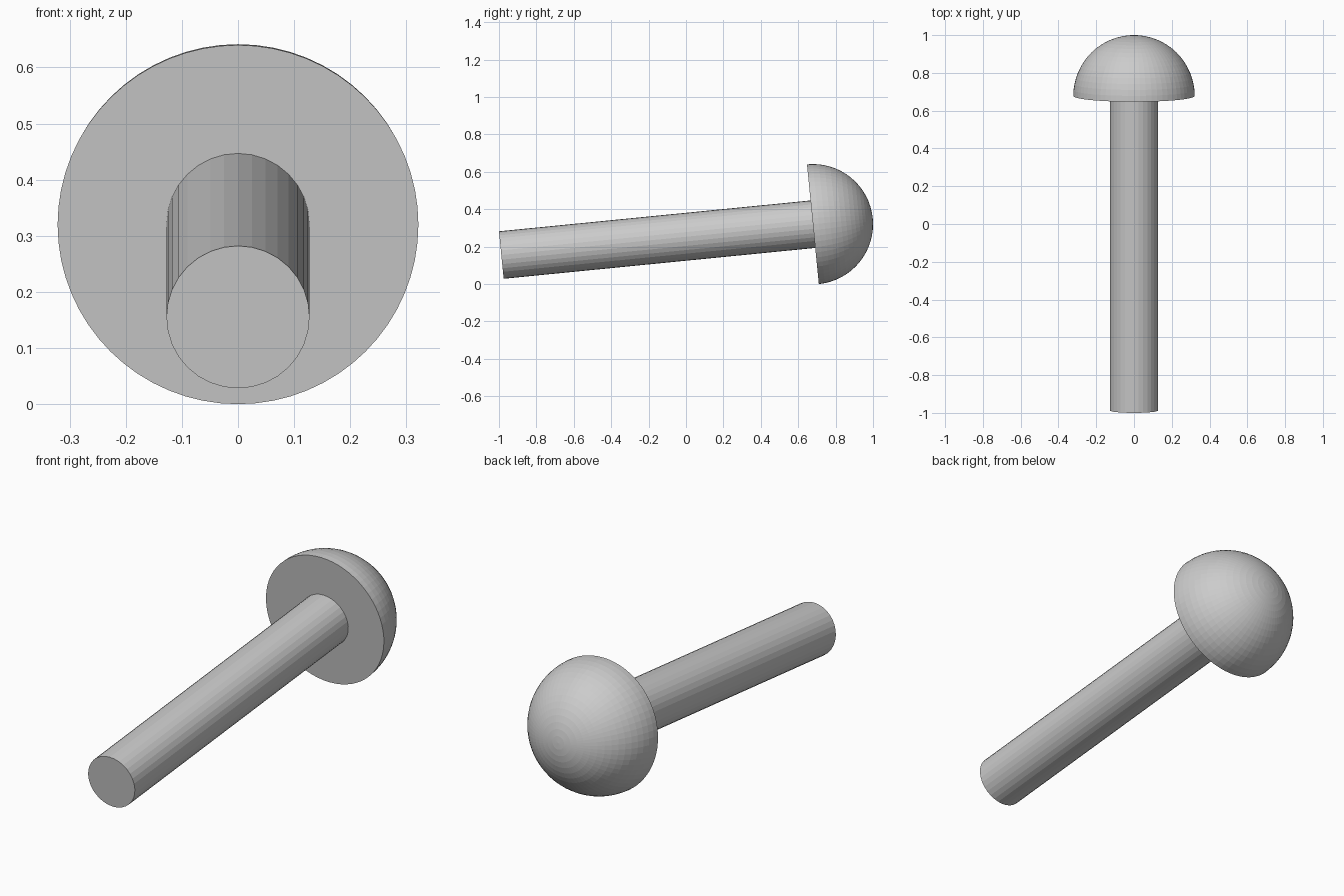
import bpy, bmesh, math
from mathutils import Matrix, Vector

if "Cube" in bpy.data.objects:
    bpy.data.objects.remove(bpy.data.objects["Cube"])

TILT = math.radians(5.65)
HEAD_R = 0.3215
SHAFT_R = 0.1275
SHAFT_LEN = 1.674
EMBED = 0.01
CENTRE = Vector((0, 0.6785, HEAD_R * math.cos(TILT)))

# Local +Z runs along the shaft towards the dome; origin at the head's flat face
POSE = Matrix.Translation(CENTRE) @ Matrix.Rotation(TILT - math.pi / 2, 4, 'X')


def add_part(name, bm):
    bmesh.ops.recalc_face_normals(bm, faces=bm.faces)
    mesh = bpy.data.meshes.new(name)
    bm.to_mesh(mesh)
    bm.free()
    obj = bpy.data.objects.new(name, mesh)
    obj.matrix_world = POSE
    bpy.context.collection.objects.link(obj)
    return obj


# Domed head: half a sphere closed with a flat face
bm = bmesh.new()
bmesh.ops.create_uvsphere(bm, u_segments=64, v_segments=32, radius=HEAD_R)
lower = [v for v in bm.verts if v.co.z < -1e-4]
bmesh.ops.delete(bm, geom=lower, context='VERTS')
rim = [e for e in bm.edges if e.is_boundary]
bmesh.ops.contextual_create(bm, geom=rim)
add_part("domed_head", bm)

# Round shaft, slightly embedded in the head
bm = bmesh.new()
depth = SHAFT_LEN + EMBED
bmesh.ops.create_cone(bm, cap_ends=True, segments=32, radius1=SHAFT_R,
                      radius2=SHAFT_R, depth=depth,
                      matrix=Matrix.Translation((0, 0, EMBED - depth / 2)))
add_part("shaft", bm)
